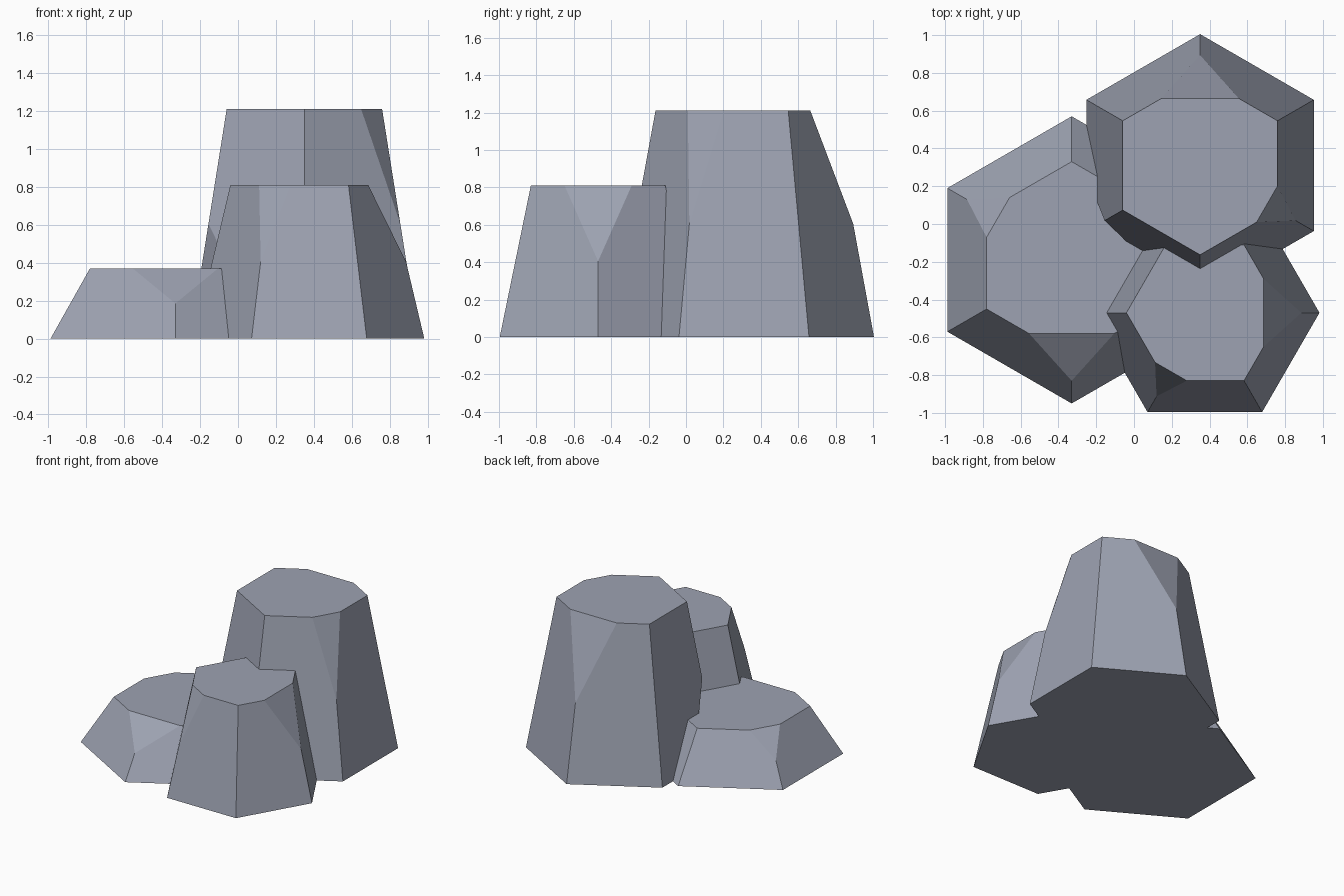
import bpy, bmesh
from math import cos, sin, radians
from mathutils import Vector

cube = bpy.data.objects.get("Cube")
if cube:
    bpy.data.objects.remove(cube)

stone = bpy.data.materials.new("blue grey stone")
stone.use_nodes = True
colour = (0.34, 0.365, 0.445, 1)
stone.diffuse_color = colour
bsdf = stone.node_tree.nodes["Principled BSDF"]
bsdf.inputs["Base Color"].default_value = colour
bsdf.inputs["Roughness"].default_value = 0.9


def ring(radius, z, turn):
    """Six corners of a hexagon, starting at the turn angle."""
    return [Vector((radius * cos(radians(turn + 60 * i)),
                    radius * sin(radians(turn + 60 * i)), z)) for i in range(6)]


def chip(bm, corners, i, middle, before, after):
    """Slice off a corner from a rim, down or up to the middle of its edge."""
    p = corners[i].lerp(corners[(i - 1) % 6], before)
    q = corners[i].lerp(corners[(i + 1) % 6], after)
    normal = (p - middle).cross(q - middle).normalized()
    if normal.dot(corners[i] - middle) < 0:
        normal.negate()
    geom = bm.verts[:] + bm.edges[:] + bm.faces[:]
    cut = bmesh.ops.bisect_plane(bm, geom=geom, dist=0.0001, plane_co=middle,
                                 plane_no=normal, clear_outer=True)
    edges = [e for e in cut["geom_cut"] if isinstance(e, bmesh.types.BMEdge)]
    bmesh.ops.holes_fill(bm, edges=[e for e in bm.edges if e.is_boundary] or edges, sides=0)


def rock(name, centre, height, base, top, turn):
    """Tapered six-sided block with two chipped top corners and one chipped foot."""
    low, high = ring(base, 0, turn), ring(top, height, turn)
    bm = bmesh.new()
    a = [bm.verts.new(v) for v in low]
    b = [bm.verts.new(v) for v in high]
    bm.faces.new(a[::-1])
    bm.faces.new(b)
    for i in range(6):
        j = (i + 1) % 6
        bm.faces.new((a[i], a[j], b[j], b[i]))
    middle = [p.lerp(q, 0.5) for p, q in zip(low, high)]
    chip(bm, high, 0, middle[0], 0.5, 0.5)
    chip(bm, high, 4, middle[4], 0.27, 0.27)
    chip(bm, low, 2, middle[2], 0.43, 0.65)
    bmesh.ops.recalc_face_normals(bm, faces=bm.faces[:])
    mesh = bpy.data.meshes.new(name)
    bm.to_mesh(mesh)
    bm.free()
    mesh.materials.append(stone)
    obj = bpy.data.objects.new(name, mesh)
    obj.location = (*centre, 0)
    bpy.context.collection.objects.link(obj)


# Three overlapping blocks, each turned a different way
rock("tall_rock", (0.35, 0.31), 1.21, 0.695, 0.473, 90)
rock("medium_rock", (0.375, -0.47), 0.81, 0.607, 0.415, 0)
rock("low_rock", (-0.33, -0.19), 0.37, 0.76, 0.52, -90)
